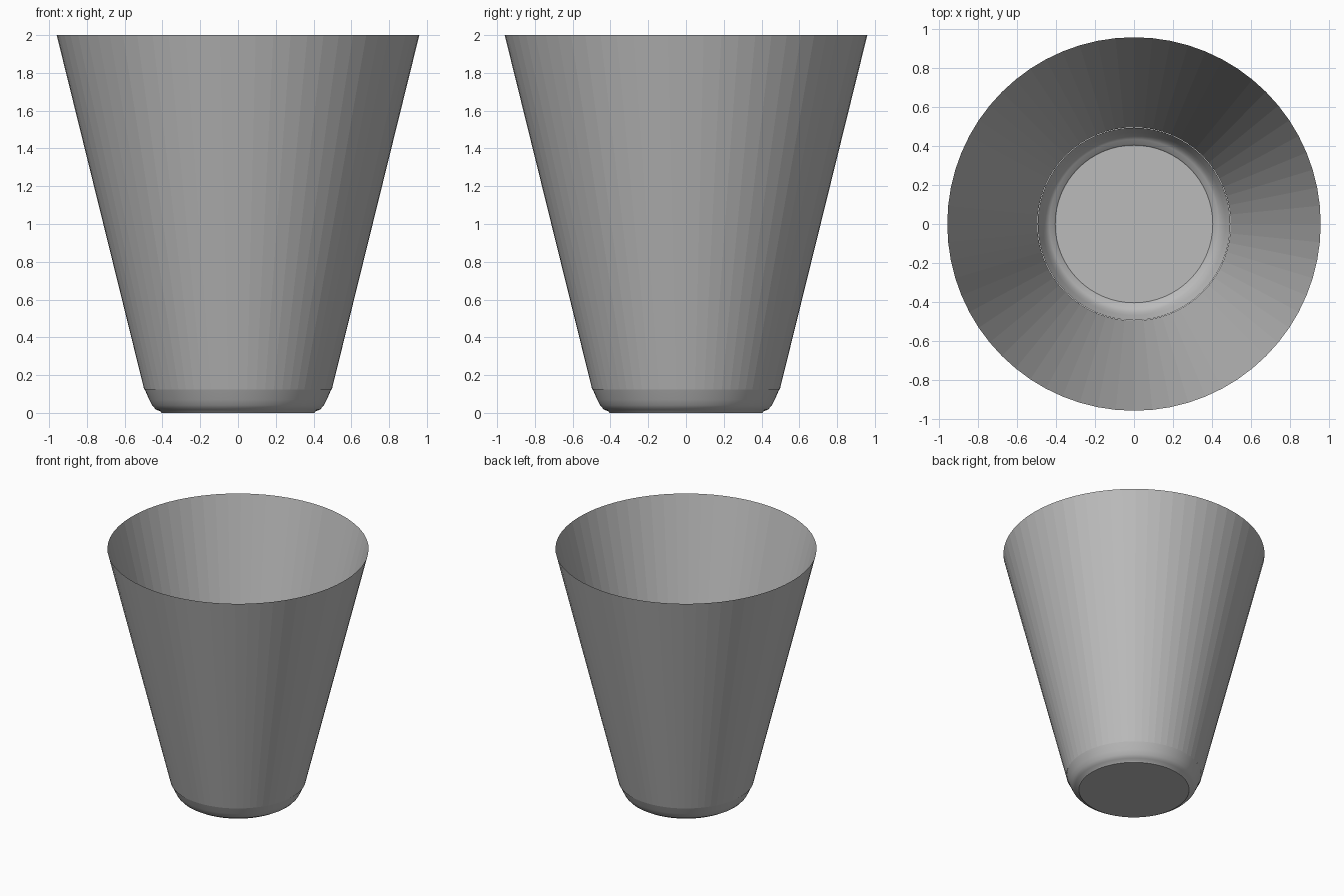
import bpy, bmesh, math

cube = bpy.data.objects.get("Cube")
if cube:
    bpy.data.objects.remove(cube, do_unlink=True)

SIDES = 64

grey = bpy.data.materials.new("plain grey")
grey.use_nodes = True
COLOUR = (0.5, 0.5, 0.5, 1)
grey.diffuse_color = COLOUR
grey.node_tree.nodes["Principled BSDF"].inputs["Base Color"].default_value = COLOUR


def turned(name, profile, smooth, closed_bottom=False):
    """Revolve a profile of (radius, height) points about the z axis."""
    bm = bmesh.new()
    rings = []
    for r, z in profile:
        rings.append([bm.verts.new((r * math.cos(a), r * math.sin(a), z))
                      for a in (math.tau * i / SIDES for i in range(SIDES))])
    for low, high in zip(rings, rings[1:]):
        for i in range(SIDES):
            j = (i + 1) % SIDES
            bm.faces.new((low[i], low[j], high[j], high[i])).smooth = smooth
    if closed_bottom:
        bm.faces.new(rings[0][::-1])
    mesh = bpy.data.meshes.new(name)
    bm.to_mesh(mesh)
    bm.free()
    mesh.materials.append(grey)
    obj = bpy.data.objects.new(name, mesh)
    bpy.context.collection.objects.link(obj)
    return obj


# Thin flared wall, open at the top
turned("cup_wall", [(0.497, 0.125), (0.96, 2.0)], False)

# Rounded foot with a flat floor
turned("cup_base", [(0.405, 0), (0.41, 0.008), (0.435, 0.018), (0.455, 0.04),
                    (0.47, 0.07), (0.495, 0.128)], True, True)
